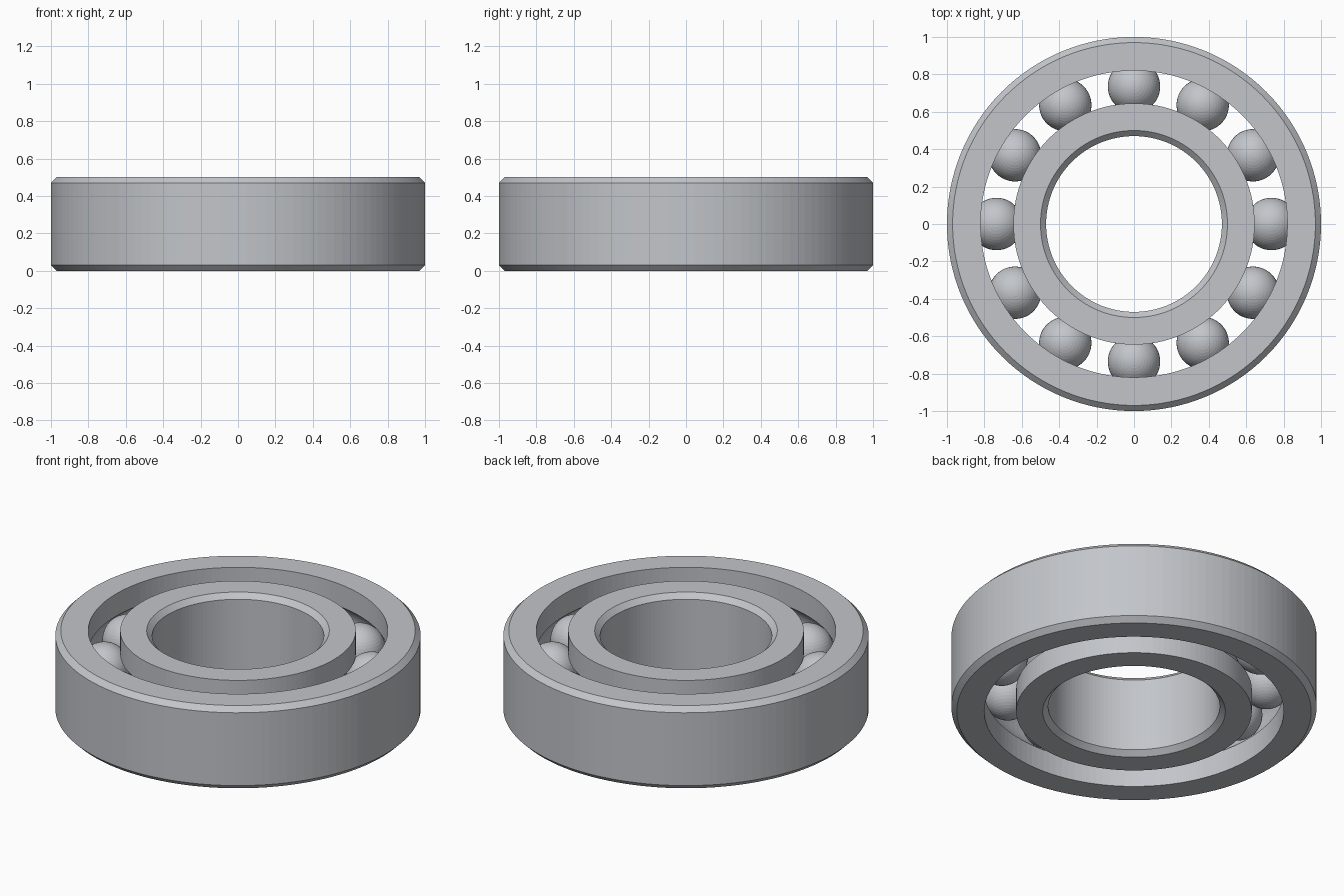
import bpy, bmesh, math
from mathutils import Vector

cube = bpy.data.objects.get("Cube")
if cube:
    bpy.data.objects.remove(cube, do_unlink=True)

HEIGHT, CHAMFER = 0.5, 0.03
MID = HEIGHT / 2
BALL_R, PITCH_R, GROOVE_R = 0.14, 0.735, 0.143
BALLS, SEGMENTS = 12, 128

steel = bpy.data.materials.new("steel grey")
steel.use_nodes = True
color = (0.54, 0.56, 0.59, 1)
steel.diffuse_color = color
steel.node_tree.nodes["Principled BSDF"].inputs["Base Color"].default_value = color


def finish(name, bm):
    bmesh.ops.recalc_face_normals(bm, faces=bm.faces)
    mesh = bpy.data.meshes.new(name)
    bm.to_mesh(mesh)
    bm.free()
    mesh.materials.append(steel)
    obj = bpy.data.objects.new(name, mesh)
    bpy.context.collection.objects.link(obj)
    return obj


def race(name, plain_r, groove_r, side):
    """Ring with a chamfered plain wall and a ball groove; side is +1 when the plain wall faces out."""
    edge = plain_r - side * CHAMFER
    profile = [(groove_r, 0), (edge, 0), (plain_r, CHAMFER),
               (plain_r, HEIGHT - CHAMFER), (edge, HEIGHT), (groove_r, HEIGHT)]
    # Circular groove cut into the wall that faces the balls
    half = math.acos(abs(groove_r - PITCH_R) / GROOVE_R)
    for i in range(17):
        a = half * (1 - i / 8)
        profile.append((PITCH_R + side * GROOVE_R * math.cos(a),
                        MID + GROOVE_R * math.sin(a)))
    bm = bmesh.new()
    verts = [bm.verts.new((r, 0, z)) for r, z in profile]
    edges = [bm.edges.new((v, verts[i - 1])) for i, v in enumerate(verts)]
    bmesh.ops.spin(bm, geom=verts + edges, cent=(0, 0, 0), axis=(0, 0, 1),
                   angle=math.tau, steps=SEGMENTS, use_merge=True)
    bmesh.ops.remove_doubles(bm, verts=bm.verts, dist=0.0001)
    return finish(name, bm)


# Outer and inner races
race("outer_race", 1.0, 0.82, 1)
race("inner_race", 0.47, 0.645, -1)

# Ring of balls sharing one mesh
bm = bmesh.new()
bmesh.ops.create_uvsphere(bm, u_segments=48, v_segments=24, radius=BALL_R)
ball = finish("ball_1", bm)
for i in range(BALLS):
    if i:
        ball = ball.copy()
        ball.name = f"ball_{i + 1}"
        bpy.context.collection.objects.link(ball)
    angle = math.tau * i / BALLS
    ball.location = Vector((PITCH_R * math.cos(angle), PITCH_R * math.sin(angle), MID))
    ball.rotation_euler.z = angle
